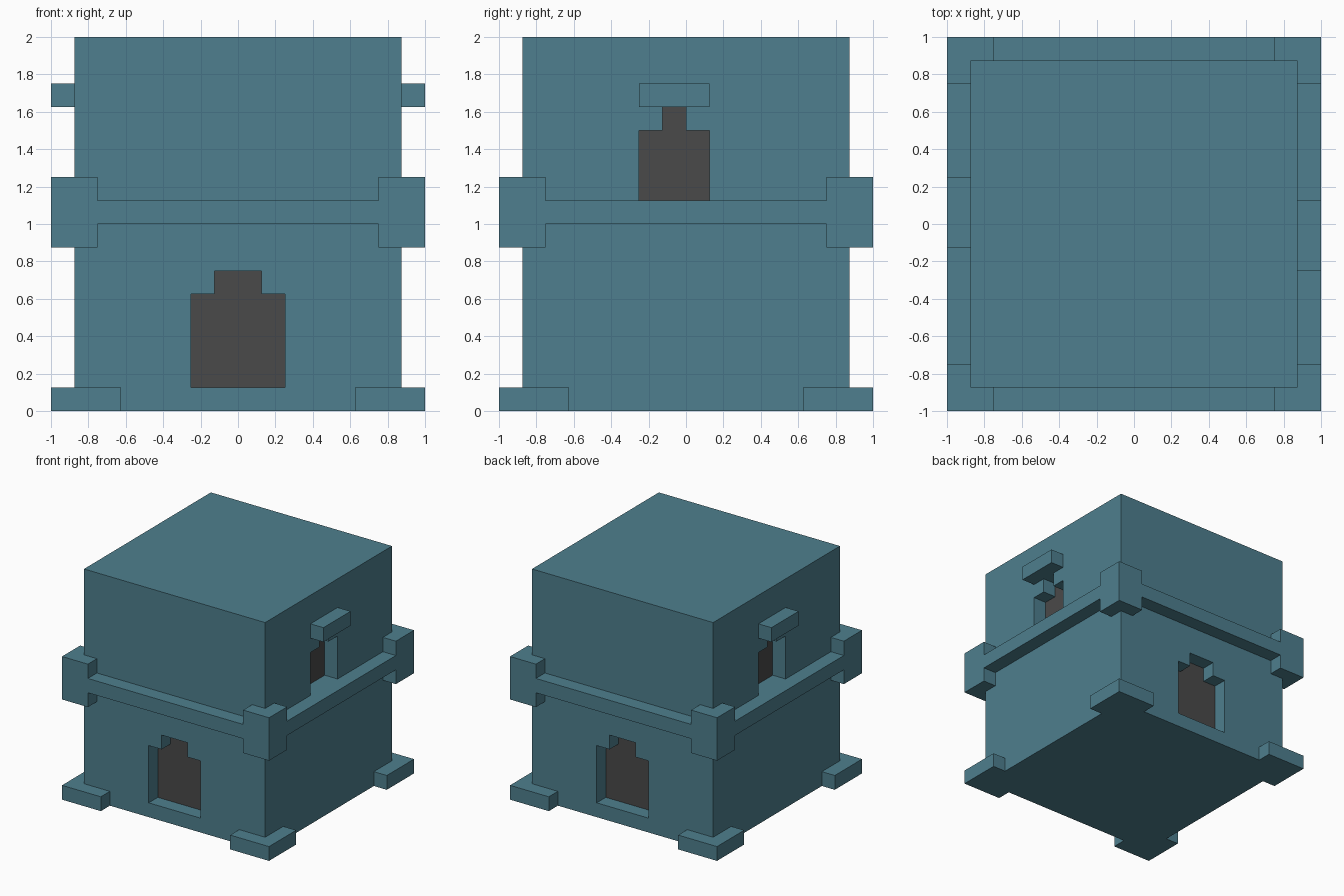
import bpy, bmesh, math
from mathutils import Matrix, Vector

if "Cube" in bpy.data.objects:
    bpy.data.objects.remove(bpy.data.objects["Cube"], do_unlink=True)


def make_material(name, color):
    mat = bpy.data.materials.new(name)
    mat.use_nodes = True
    mat.diffuse_color = color
    mat.node_tree.nodes["Principled BSDF"].inputs["Base Color"].default_value = color
    return mat


TEAL = make_material("teal_stone", (0.0762, 0.2122, 0.2705, 1))
DARK = make_material("dark_opening", (0.0685, 0.0672, 0.0672, 1))


def prism(name, outline, lo, hi, turns=0, upright=False):
    """Extrude an outline along z, or along y when upright, then turn it by quarter turns."""
    bm = bmesh.new()
    place = (lambda u, v, d: (u, d, v)) if upright else (lambda u, v, d: (u, v, d))
    base = bm.faces.new([bm.verts.new(place(u, v, lo)) for u, v in outline])
    extruded = bmesh.ops.extrude_face_region(bm, geom=[base], use_keep_orig=True)
    new_verts = [e for e in extruded["geom"] if isinstance(e, bmesh.types.BMVert)]
    bmesh.ops.translate(bm, verts=new_verts, vec=place(0, 0, hi - lo))
    bmesh.ops.recalc_face_normals(bm, faces=bm.faces)
    bmesh.ops.rotate(bm, verts=bm.verts, matrix=Matrix.Rotation(turns * math.pi / 2, 3, "Z"))
    mesh = bpy.data.meshes.new(name)
    bm.to_mesh(mesh)
    bm.free()
    mesh.materials.append(TEAL)
    obj = bpy.data.objects.new(name, mesh)
    bpy.context.collection.objects.link(obj)
    return obj


def rect(u0, u1, v0, v1):
    return [(u0, v0), (u1, v0), (u1, v1), (u0, v1)]


def stepped(u0, u1, n0, n1, bottom, shoulder, top):
    """Opening outline with a narrower notch above the shoulders."""
    return [(u0, bottom), (u1, bottom), (u1, shoulder), (n1, shoulder),
            (n1, top), (n0, top), (n0, shoulder), (u0, shoulder)]


def corner(reach):
    """L-shaped outline wrapping the outside of a body corner."""
    return [(1, 1), (reach, 1), (reach, WALL), (WALL, WALL), (WALL, reach), (1, reach)]


WALL = 0.875       # half width of the body
RECESS = 0.75      # distance of the recess backs from the centre
SIDES = ["front", "right", "back", "left"]
DOOR = stepped(-0.25, 0.25, -0.125, 0.125, 0.125, 0.625, 0.75)
WINDOW = stepped(-0.25, 0.125, -0.125, 0.0, 1.125, 1.5, 1.625)

# Body with doors front and back, windows on both sides
body = prism("body", rect(-WALL, WALL, -WALL, WALL), 0, 2)
cutters = []
for k, side in enumerate(SIDES):
    cutter = prism(side + "_cutter", WINDOW if k % 2 else DOOR, -1, -RECESS, k, True)
    cutter.hide_render = True
    cutters.append(cutter)
    mod = body.modifiers.new(side + "_opening", "BOOLEAN")
    mod.operation = "DIFFERENCE"
    mod.solver = "EXACT"
    mod.object = cutter

# Apply the cuts and drop the cutters
bpy.context.view_layer.update()
evaluated = body.evaluated_get(bpy.context.evaluated_depsgraph_get())
cut_mesh = bpy.data.meshes.new_from_object(evaluated)
body.modifiers.clear()
body.data = cut_mesh
for cutter in cutters:
    bpy.data.objects.remove(cutter, do_unlink=True)

# Dark backs of the recesses
cut_mesh.materials.clear()
cut_mesh.materials.append(TEAL)
cut_mesh.materials.append(DARK)
for face in cut_mesh.polygons:
    n = face.normal
    at_back = abs(n.z) < 0.1 and abs(Vector(face.center).dot(n) - RECESS) < 0.01
    face.material_index = 1 if at_back else 0

# Feet, belt corners, belt bars and window hoods
for k, side in enumerate(SIDES):
    prism(f"foot_{k + 1}", corner(0.625), 0, 0.125, k)
    prism(f"belt_corner_{k + 1}", corner(0.75), 0.875, 1.25, k)
    prism(side + "_belt_bar", rect(-0.75, 0.75, 1, 1.125), -1, -WALL, k, True)
    if k % 2:
        prism(side + "_window_hood", rect(-0.25, 0.125, 1.625, 1.75), -1, -WALL, k, True)
